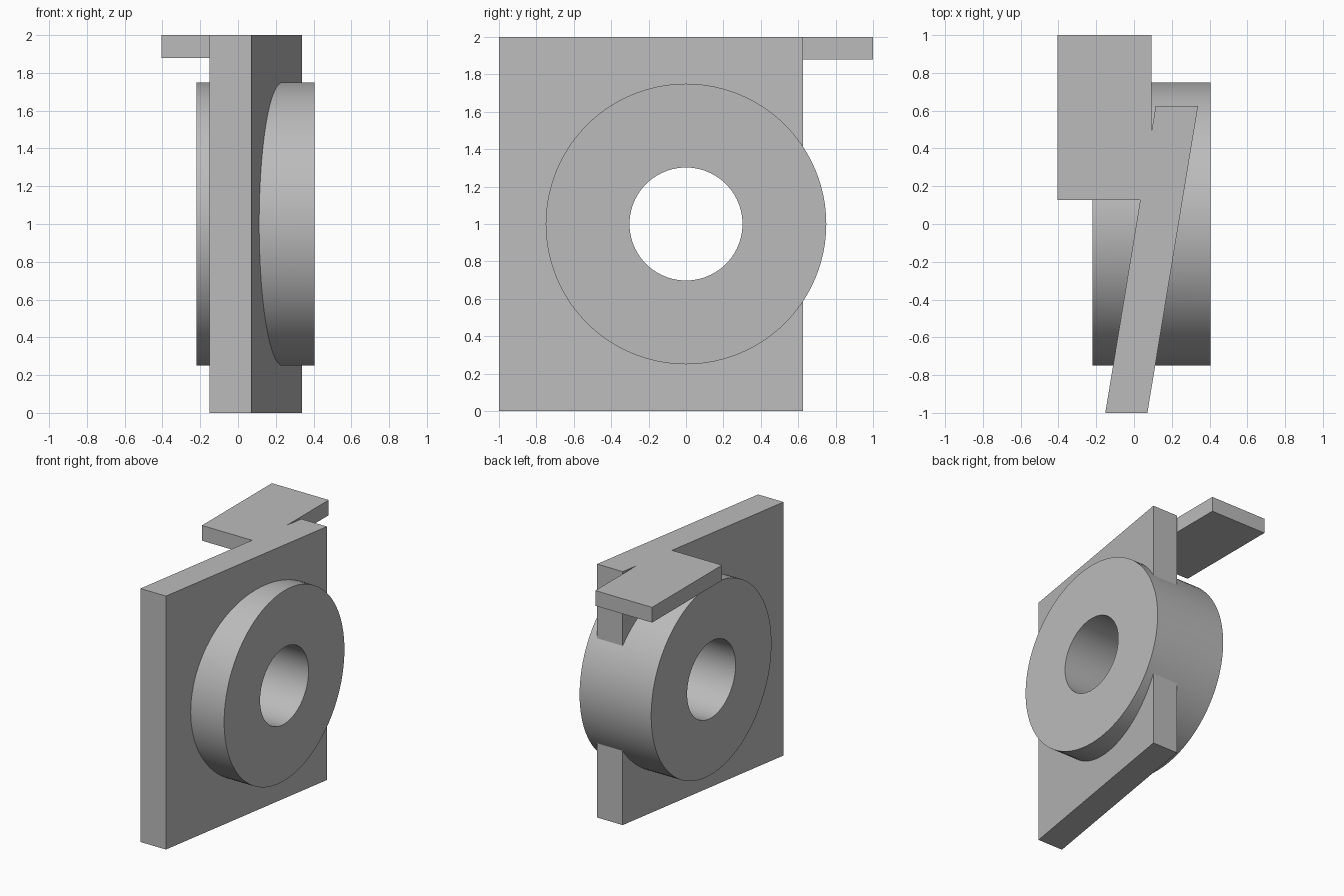
import bpy
import bmesh
import math
from mathutils import Matrix, Vector

cube = bpy.data.objects.get("Cube")
if cube:
    bpy.data.objects.remove(cube, do_unlink=True)

GREY = (0.5, 0.5, 0.5, 1.0)
grey = bpy.data.materials.new("plain grey")
grey.use_nodes = True
grey.diffuse_color = GREY
grey.node_tree.nodes["Principled BSDF"].inputs["Base Color"].default_value = GREY


def add_object(name, bm):
    bmesh.ops.recalc_face_normals(bm, faces=bm.faces)
    mesh = bpy.data.meshes.new(name)
    bm.to_mesh(mesh)
    bm.free()
    mesh.materials.append(grey)
    obj = bpy.data.objects.new(name, mesh)
    bpy.context.collection.objects.link(obj)
    return obj


def prism(name, outline, bottom, top):
    """Extrude an outline in plan upwards."""
    bm = bmesh.new()
    face = bm.faces.new([bm.verts.new((x, y, bottom)) for x, y in outline])
    new = bmesh.ops.extrude_face_region(bm, geom=[face])["geom"]
    verts = [v for v in new if isinstance(v, bmesh.types.BMVert)]
    bmesh.ops.translate(bm, verts=verts, vec=Vector((0, 0, top - bottom)))
    return add_object(name, bm)


def cylinder(name, radius, x0, x1):
    """Cylinder along x through the middle of the plate."""
    bm = bmesh.new()
    matrix = Matrix.Translation(((x0 + x1) / 2, 0, 1)) @ Matrix.Rotation(math.pi / 2, 4, "Y")
    bmesh.ops.create_cone(bm, cap_ends=True, segments=96, radius1=radius,
                          radius2=radius, depth=x1 - x0, matrix=matrix)
    return add_object(name, bm)


def combine(target, other, operation):
    """Apply a boolean and drop the helper."""
    other.hide_render = True
    mod = target.modifiers.new(operation.title(), "BOOLEAN")
    mod.operation = operation
    mod.solver = "EXACT"
    mod.object = other
    bpy.context.view_layer.objects.active = target
    bpy.ops.object.modifier_apply(modifier=mod.name)
    bpy.data.objects.remove(other, do_unlink=True)


# Slanted upright plate
body = prism("slanted_plate_with_hub",
             [(-0.152, -1), (0.071, -1), (0.339, 0.625), (0.115, 0.625)], 0, 2)

# Flat tab at the top, reaching back past the plate
tab = prism("top_tab", [(-0.404, 0.127), (0.092, 0.127), (0.092, 1), (-0.404, 1)], 1.88, 2)
combine(body, tab, "UNION")

# Round hub through the plate, with its bore
combine(body, cylinder("hub", 0.75, -0.221, 0.404), "UNION")
combine(body, cylinder("bore", 0.302, -0.6, 0.8), "DIFFERENCE")

# Smooth the round walls, keep the edges sharp
bpy.ops.object.select_all(action="DESELECT")
body.select_set(True)
bpy.context.view_layer.objects.active = body
bpy.ops.object.shade_smooth_by_angle(angle=math.radians(30))
